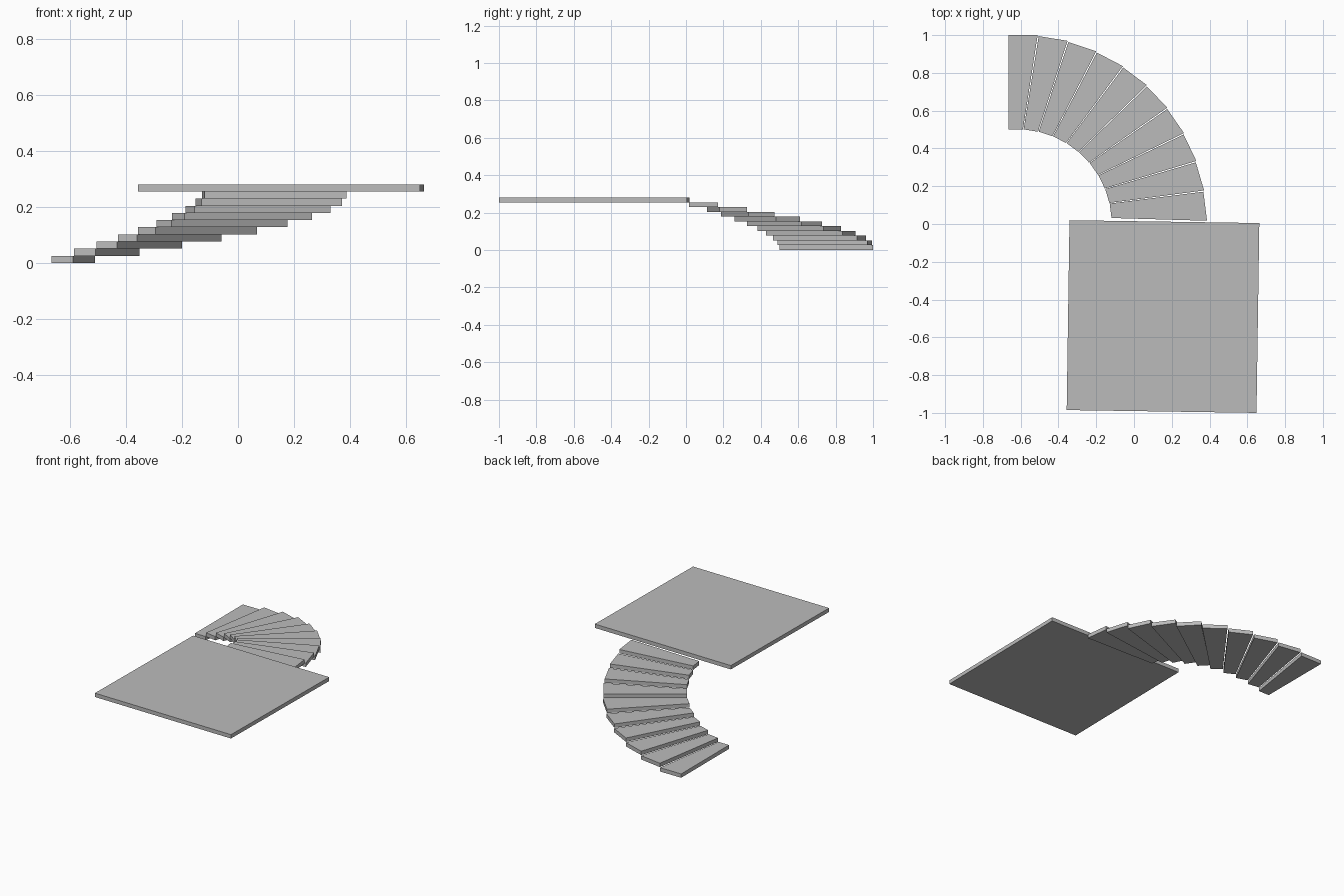
import bpy
import bmesh
from math import radians
from mathutils import Matrix, Vector

cube = bpy.data.objects.get("Cube")
if cube:
    bpy.data.objects.remove(cube, do_unlink=True)

RISE = 0.0255
STEPS = 10
TURN = radians(-9.2)
PIVOT = Vector((-0.619, 0.0, 0.0))

grey = bpy.data.materials.new("plain grey")
grey.use_nodes = True
colour = (0.5, 0.5, 0.5, 1.0)
grey.diffuse_color = colour
grey.node_tree.nodes["Principled BSDF"].inputs["Base Color"].default_value = colour


def slab(name, outline, bottom, transform):
    """Extrude a flat outline into a slab one rise thick."""
    bm = bmesh.new()
    face = bm.faces.new([bm.verts.new((x, y, bottom)) for x, y in outline])
    top = bmesh.ops.extrude_face_region(bm, geom=[face])["geom"]
    verts = [v for v in top if isinstance(v, bmesh.types.BMVert)]
    bmesh.ops.translate(bm, verts=verts, vec=(0, 0, RISE))
    bmesh.ops.transform(bm, matrix=transform, verts=bm.verts)
    bmesh.ops.recalc_face_normals(bm, faces=bm.faces)
    mesh = bpy.data.meshes.new(name)
    bm.to_mesh(mesh)
    bm.free()
    mesh.materials.append(grey)
    obj = bpy.data.objects.new(name, mesh)
    bpy.context.collection.objects.link(obj)
    return obj


# Winding stair: one wedge tread, turned about the pivot and raised each time
tread = [(-0.665, 0.5), (-0.588, 0.5), (-0.51, 1.0), (-0.665, 1.0)]
for i in range(STEPS):
    turn = (Matrix.Translation(PIVOT) @ Matrix.Rotation(TURN * i, 4, "Z")
            @ Matrix.Translation(-PIVOT))
    slab(f"step_{i + 1}", tread, RISE * i, turn)

# Square landing, very slightly turned
h = 0.5025
place = Matrix.Translation((0.1535, -0.49, 0)) @ Matrix.Rotation(radians(-0.85), 4, "Z")
slab("landing", [(-h, -h), (h, -h), (h, h), (-h, h)], RISE * STEPS, place)
